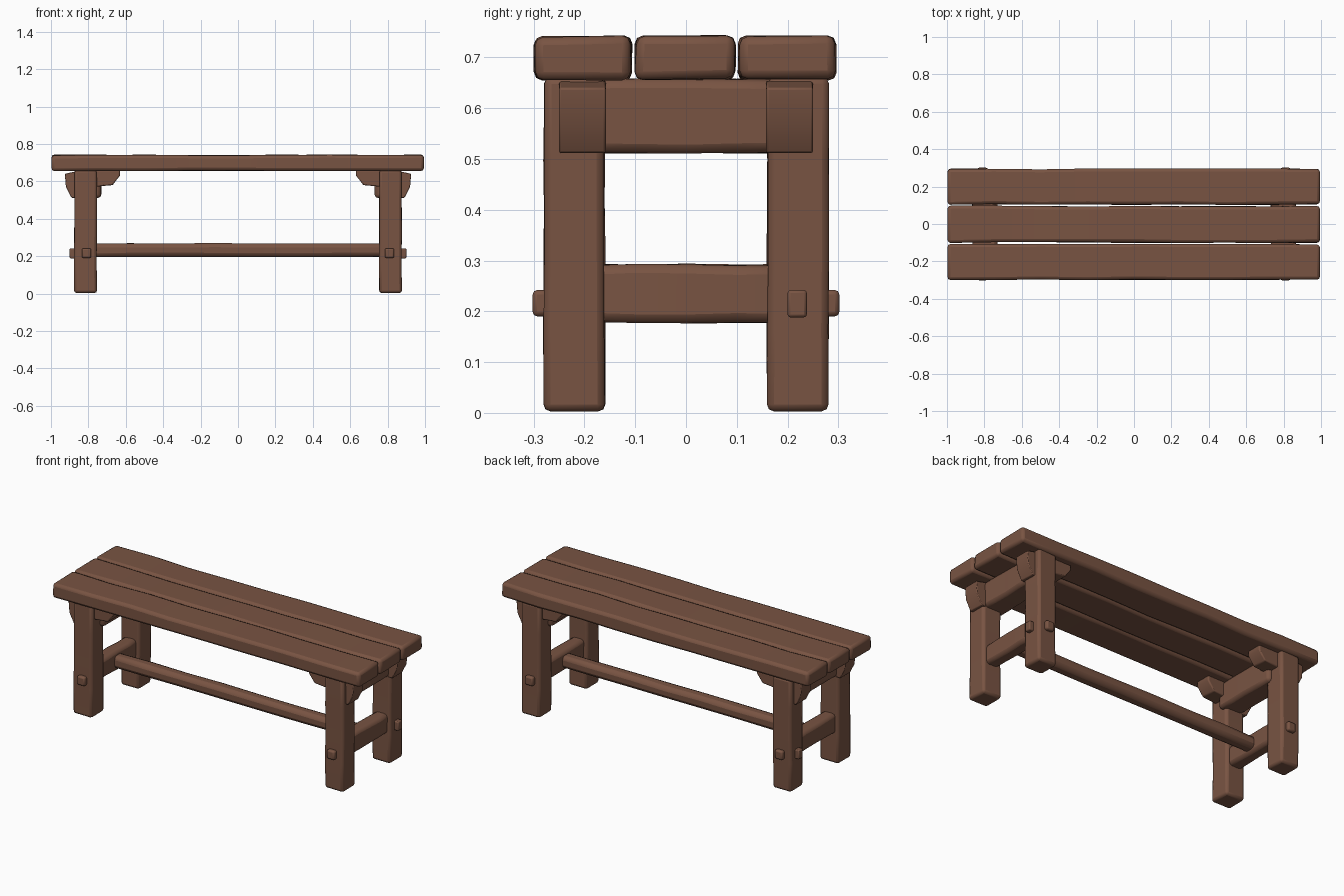
import bpy, bmesh, math, random
from mathutils import Vector

if "Cube" in bpy.data.objects:
    bpy.data.objects.remove(bpy.data.objects["Cube"])

random.seed(4)
wood = bpy.data.materials.new("brown wood")
wood.diffuse_color = (0.19, 0.088, 0.055, 1)
wood.use_nodes = True
wood.node_tree.nodes["Principled BSDF"].inputs["Base Color"].default_value = wood.diffuse_color


def finish(name, bm, bevel, segments=2):
    """Turn a bmesh into a softly bevelled wooden part."""
    bmesh.ops.recalc_face_normals(bm, faces=bm.faces)
    mesh = bpy.data.meshes.new(name)
    bm.to_mesh(mesh)
    bm.free()
    mesh.materials.append(wood)
    ob = bpy.data.objects.new(name, mesh)
    bpy.context.collection.objects.link(ob)
    if bevel:
        mod = ob.modifiers.new("worn edges", "BEVEL")
        mod.width, mod.segments = bevel, segments
        mod.limit_method, mod.angle_limit = "ANGLE", math.radians(40)
    bpy.ops.object.select_all(action="DESELECT")
    ob.select_set(True)
    bpy.context.view_layer.objects.active = ob
    bpy.ops.object.shade_smooth_by_angle(angle=math.radians(45))
    return ob


def beam(name, lo, hi, axis=0, cuts=0, wobble=0.0, bevel=0.012):
    """Box from corner to corner, cut along one axis and slightly hand-hewn."""
    lo, hi = Vector(lo), Vector(hi)
    bm = bmesh.new()
    bmesh.ops.create_cube(bm, size=1)
    for v in bm.verts:
        v.co = Vector([(lo[i] + hi[i]) / 2 + v.co[i] * (hi[i] - lo[i]) for i in range(3)])
    if cuts:
        along = [e for e in bm.edges
                 if abs(e.verts[0].co[axis] - e.verts[1].co[axis]) > 1e-5]
        bmesh.ops.subdivide_edges(bm, edges=along, cuts=cuts, use_grid_fill=True)
    for v in bm.verts:
        for i in range(3):
            if i != axis:
                v.co[i] += random.uniform(-wobble, wobble)
    return finish(name, bm, bevel)


def extrude_profile(name, points, y0, y1, bevel):
    """Prism with an x-z outline, running from y0 to y1."""
    bm = bmesh.new()
    face = bm.faces.new([bm.verts.new((x, y0, z)) for x, z in points])
    out = bmesh.ops.extrude_face_region(bm, geom=[face])
    for v in out["geom"]:
        if isinstance(v, bmesh.types.BMVert):
            v.co.y = y1
    return finish(name, bm, bevel)


# seat planks
for i, (y0, y1) in enumerate([(-0.298, -0.108), (-0.099, 0.096), (0.104, 0.294)]):
    beam(f"seat_plank_{i + 1}", (-0.997, y0, 0.657), (0.994, y1, 0.741),
         cuts=7, wobble=0.003, bevel=0.016)

for s, side in ((-1, "left"), (1, "right")):
    def span(a, b):
        return (min(s * a, s * b), max(s * a, s * b))

    for t, end in ((-1, "front"), (1, "back")):
        # square legs
        x0, x1 = span(0.755, 0.875)
        y0, y1 = sorted((t * 0.16, t * 0.28))
        beam(f"{end}_{side}_leg", (x0, y0, 0.003), (x1, y1, 0.662), axis=2,
             cuts=3, wobble=0.002, bevel=0.014)

        # stepped brackets on the inner and outer sides of the legs
        y0, y1 = sorted((t * 0.158, t * 0.25))
        extrude_profile(f"{end}_{side}_inner_bracket",
                        [(s * x, z) for x, z in [(0.78, 0.57), (0.67, 0.58), (0.632, 0.63),
                                                 (0.632, 0.66), (0.78, 0.66)]],
                        y0, y1, 0.006)
        extrude_profile(f"{end}_{side}_outer_bracket",
                        [(s * x, z) for x, z in [(0.86, 0.512), (0.89, 0.512), (0.92, 0.57),
                                                 (0.926, 0.64), (0.86, 0.655)]],
                        y0, y1, 0.004)

        # pegs through the front and back leg faces
        x0, x1 = span(0.785, 0.835)
        y0, y1 = sorted((t * 0.27, t * 0.302))
        beam(f"{end}_{side}_peg", (x0, y0, 0.19), (x1, y1, 0.242), bevel=0.009)

    # peg on the outer end face
    x0, x1 = span(0.86, 0.9)
    beam(f"{side}_end_peg", (x0, 0.2, 0.188), (x1, 0.238, 0.242), bevel=0.006)

    # upper and lower cross rails
    x0, x1 = span(0.732, 0.865)
    beam(f"{side}_upper_rail", (x0, -0.2, 0.512), (x1, 0.2, 0.658), axis=1,
         cuts=3, wobble=0.002, bevel=0.018)
    x0, x1 = span(0.775, 0.855)
    beam(f"{side}_lower_rail", (x0, -0.2, 0.178), (x1, 0.2, 0.292), axis=1,
         cuts=3, wobble=0.003, bevel=0.018)

# long rounded stretcher between the lower rails
beam("long_stretcher", (-0.8, -0.037, 0.196), (0.8, 0.037, 0.268),
     cuts=6, wobble=0.002, bevel=0.022)
